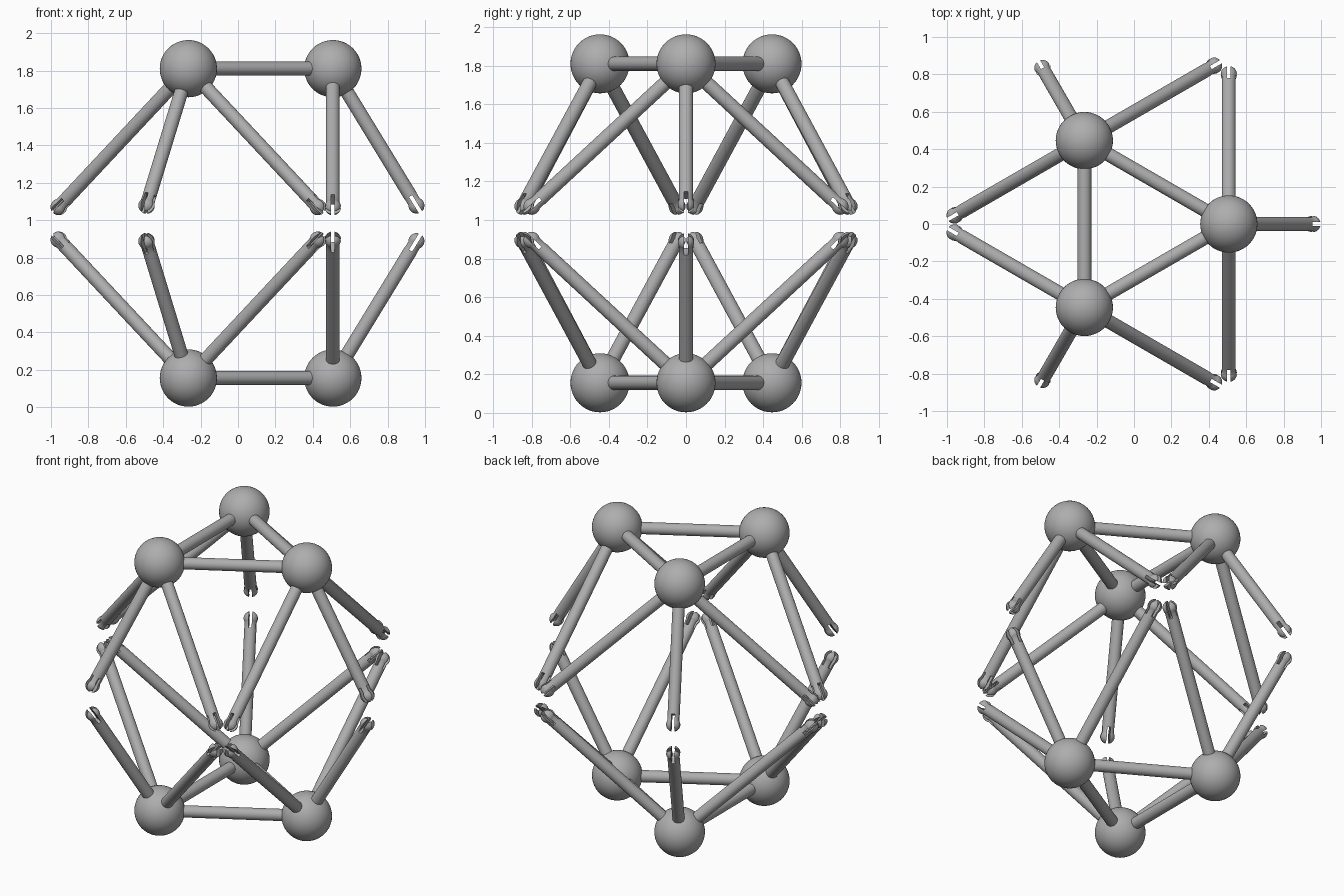
import bpy, bmesh, math
from mathutils import Vector, Matrix

if "Cube" in bpy.data.objects:
    bpy.data.objects.remove(bpy.data.objects["Cube"], do_unlink=True)

GREY = (0.42, 0.42, 0.42, 1)
mat = bpy.data.materials.new("plain grey")
mat.use_nodes = True
mat.diffuse_color = GREY
mat.node_tree.nodes["Principled BSDF"].inputs["Base Color"].default_value = GREY

BALL_R, ROD_R, TIP_R = 0.153, 0.037, 0.044
SLOT, SLOT_DEPTH = 0.01, 0.06   # half width and depth of the tip slots
MID_Z, TOP_Z, CX = 0.983, 1.81, -0.008


def finish(name, bm):
    """Turn a bmesh into smooth shaded mesh data with sharp edges kept."""
    bmesh.ops.recalc_face_normals(bm, faces=bm.faces)
    for f in bm.faces:
        f.smooth = True
    for e in bm.edges:
        if len(e.link_faces) == 2 and e.calc_face_angle() > math.radians(35):
            e.smooth = False
    me = bpy.data.meshes.new(name)
    bm.to_mesh(me)
    bm.free()
    me.materials.append(mat)
    return me


def place(name, me, matrix):
    ob = bpy.data.objects.new(name, me)
    bpy.context.collection.objects.link(ob)
    ob.matrix_world = matrix


def frame(origin, direction):
    """Matrix with z along direction and x kept horizontal."""
    z = direction.normalized()
    x = Vector((0, 0, 1)).cross(z).normalized()
    y = z.cross(x)
    return Matrix.Translation(origin) @ Matrix((x, y, z)).transposed().to_4x4()


def tip_mesh():
    """Rounded snap end split into four prongs by crossed slots."""
    start = math.asin(ROD_R / TIP_R) - math.pi / 2
    start = -math.acos(ROD_R / TIP_R)
    profile = [(0, -SLOT_DEPTH), (ROD_R, -SLOT_DEPTH)]
    for i in range(13):
        a = start + (math.pi / 2 - start) * i / 12
        profile.append((TIP_R * math.cos(a), TIP_R * math.sin(a)))
    bm = bmesh.new()
    verts = [bm.verts.new((r, 0, z)) for r, z in profile]
    edges = [bm.edges.new(p) for p in zip(verts, verts[1:])]
    bmesh.ops.spin(bm, geom=verts + edges, axis=(0, 0, 1), cent=(0, 0, 0),
                   angle=math.tau, steps=32)
    bmesh.ops.remove_doubles(bm, verts=bm.verts, dist=1e-5)
    for n in (Vector((1, 0, 0)), Vector((0, 1, 0))):
        cut = bmesh.ops.bisect_plane(
            bm, geom=bm.verts[:] + bm.edges[:] + bm.faces[:],
            plane_co=n * SLOT, plane_no=n, clear_inner=True)["geom_cut"]
        bmesh.ops.holes_fill(
            bm, edges=[e for e in cut if isinstance(e, bmesh.types.BMEdge)], sides=0)
    quarter = bm.verts[:] + bm.edges[:] + bm.faces[:]
    for k in range(1, 4):
        dup = bmesh.ops.duplicate(bm, geom=quarter)["geom"]
        bmesh.ops.rotate(bm, verts=[v for v in dup if isinstance(v, bmesh.types.BMVert)],
                         cent=(0, 0, 0), matrix=Matrix.Rotation(k * math.pi / 2, 3, 'Z'))
    return finish("snap_tip", bm)


def rod(name, a, b):
    bm = bmesh.new()
    bmesh.ops.create_cone(bm, cap_ends=True, segments=32, radius1=ROD_R,
                          radius2=ROD_R, depth=(b - a).length)
    place(name, finish(name, bm), frame((a + b) / 2, b - a))


# Shared ball and tip meshes
bm = bmesh.new()
bmesh.ops.create_uvsphere(bm, u_segments=48, v_segments=24, radius=BALL_R)
ball = finish("ball", bm)
tip = tip_mesh()

# One corner: ball position and the three snap ends it reaches for
CORNER = Vector((0.515, 0, TOP_Z))
ENDS = {"outer": Vector((0.962, 0, 1.078)),
        "left": Vector((0.515, 0.8, 1.07)),
        "right": Vector((0.515, -0.8, 1.07))}


def locate(p, turn, side):
    """Turn a point around the axis and mirror it for the lower half."""
    q = Matrix.Rotation(turn * math.tau / 3, 3, 'Z') @ p
    z = q.z if side == "upper" else 2 * MID_Z - q.z
    return Vector((q.x + CX, q.y, z))


for side in ("upper", "lower"):
    for turn in range(3):
        tag = f"{side}_{turn + 1}"
        c = locate(CORNER, turn, side)
        place(f"{tag}_ball", ball, Matrix.Translation(c))
        # Triangle strut to the next ball
        rod(f"{tag}_strut", c, locate(CORNER, turn + 1, side))
        # Free arms with split snap tips
        for key, end in ENDS.items():
            e = locate(end, turn, side)
            d = (e - c).normalized()
            rod(f"{tag}_{key}_arm", c, e - d * SLOT_DEPTH)
            place(f"{tag}_{key}_tip", tip, frame(e, d))
